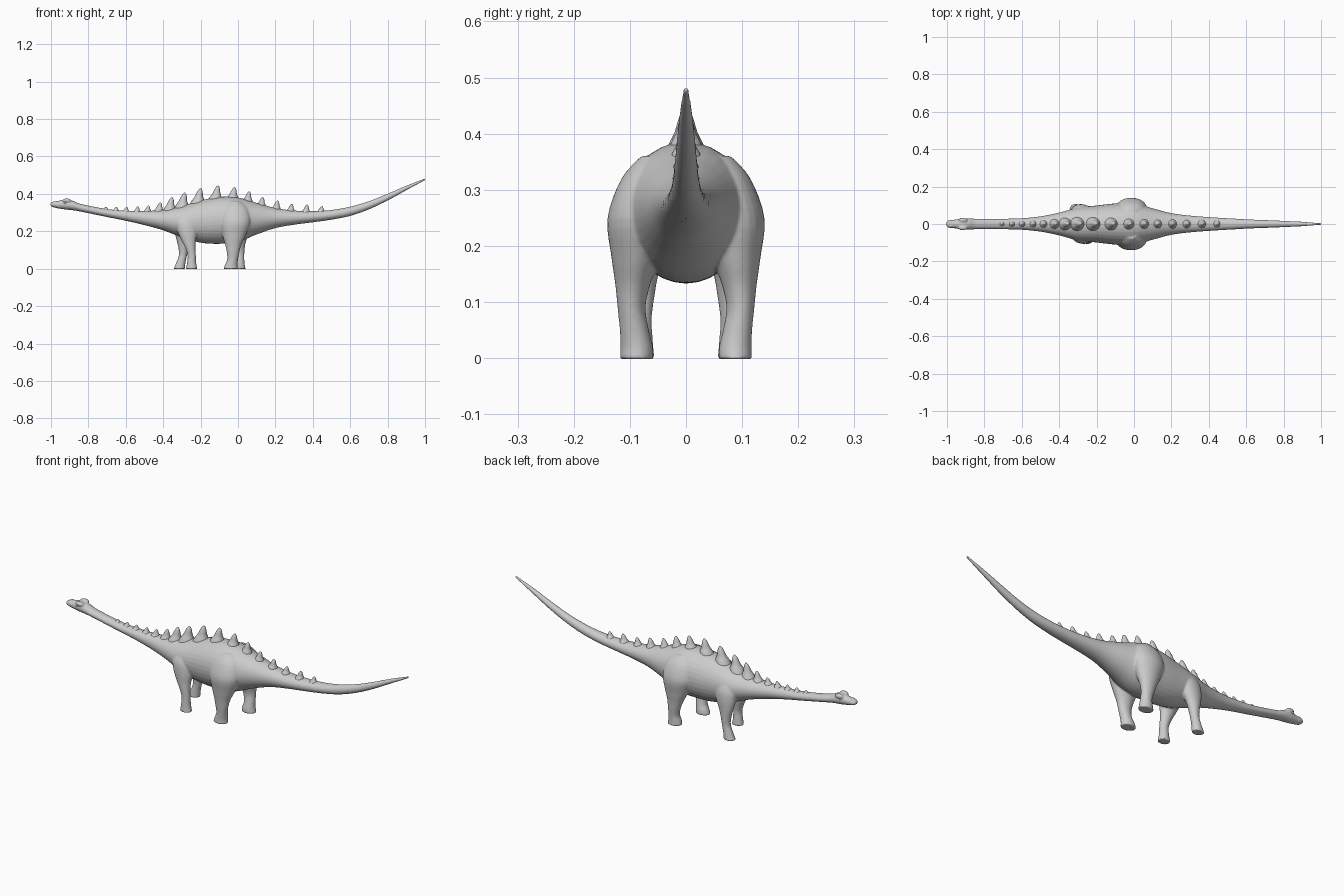
import bpy, bmesh, math
from mathutils import Vector

if "Cube" in bpy.data.objects:
    bpy.data.objects.remove(bpy.data.objects["Cube"])


def smooth_rows(rows, steps):
    """Catmull-Rom interpolation of section rows."""
    out = []
    rows = [Vector(r) for r in rows]
    for i in range(len(rows) - 1):
        p0, p1 = rows[max(i - 1, 0)], rows[i]
        p2, p3 = rows[i + 1], rows[min(i + 2, len(rows) - 1)]
        for s in range(steps):
            t = s / steps
            out.append(0.5 * (2 * p1 + (p2 - p0) * t
                              + (2 * p0 - 5 * p1 + 4 * p2 - p3) * t * t
                              + (3 * p1 - p0 - 3 * p2 + p3) * t ** 3))
    return out + [rows[-1]]


def loft(bm, rings):
    """Skin a list of closed point rings and cap both ends."""
    loops = [[bm.verts.new(p) for p in ring] for ring in rings]
    n = len(loops[0])
    for a, b in zip(loops, loops[1:]):
        for i in range(n):
            j = (i + 1) % n
            bm.faces.new((a[i], a[j], b[j], b[i]))
    bm.faces.new(loops[0][::-1])
    bm.faces.new(loops[-1])


def angles(n):
    return [2 * math.pi * i / n for i in range(n)]


def ball(bm, centre, radii):
    made = bmesh.ops.create_uvsphere(bm, u_segments=20, v_segments=12, radius=1)
    for v in made['verts']:
        v.co = Vector(centre) + Vector([c * r for c, r in zip(v.co, radii)])


def finish(bm, name):
    bmesh.ops.recalc_face_normals(bm, faces=bm.faces)
    for f in bm.faces:
        f.smooth = True
    mesh = bpy.data.meshes.new(name)
    bm.to_mesh(mesh)
    bm.free()
    ob = bpy.data.objects.new(name, mesh)
    bpy.context.collection.objects.link(ob)
    return ob


# Head, neck, trunk and tail sections: x, top z, bottom z, half width
TRUNK = [
    (-1.003, .350, .337, .012), (-.99, .358, .329, .020), (-.96, .363, .322, .023),
    (-.92, .371, .316, .029), (-.88, .362, .312, .030), (-.84, .346, .305, .028),
    (-.7, .319, .276, .028), (-.6, .311, .256, .031), (-.5, .309, .233, .041),
    (-.4, .315, .205, .061), (-.3, .336, .167, .088), (-.2, .365, .139, .099),
    (-.1, .384, .133, .110), (0, .381, .143, .113), (.1, .352, .183, .084),
    (.2, .325, .217, .058), (.3, .311, .235, .045), (.4, .308, .248, .037),
    (.5, .314, .262, .031), (.6, .332, .282, .025), (.7, .361, .317, .021),
    (.8, .401, .364, .017), (.9, .444, .419, .012), (1.002, .484, .474, .005)]

# Leg sections: z, x shift, y, x radius, y radius
HIND = [
    (.36, 0, .05, .03, .03), (.32, 0, .07, .07, .045), (.25, 0, .085, .083, .055),
    (.18, 0, .090, .063, .043), (.13, 0, .095, .044, .031), (.09, .002, .097, .034, .025),
    (.05, .003, .092, .029, .026), (.02, -.002, .088, .034, .029), (-.002, -.003, .088, .039, .030)]
FORE = [
    (.30, 0, .05, .03, .025), (.25, 0, .065, .055, .035), (.20, 0, .070, .054, .036),
    (.15, 0, .077, .038, .028), (.11, .004, .080, .027, .024), (.07, .006, .082, .022, .021),
    (.03, 0, .082, .025, .023), (-.002, -.004, .082, .031, .026)]

trunk = smooth_rows(TRUNK, 5)
bm = bmesh.new()

# Trunk skin
loft(bm, [[(x, w * math.cos(a), (t + b) / 2 + (t - b) / 2 * math.sin(a))
           for a in angles(32)] for x, t, b, w in trunk])


# Legs in a walking pose: stride moves the foot, the hip stays put
def leg(rows, x, side, stride):
    rings = []
    for z, dx, y, rx, ry in smooth_rows(rows, 4):
        cx = x + dx + stride * max(0, 1 - z / .25)
        rings.append([(cx + rx * math.cos(a), side * (y + ry * math.sin(a)), z)
                      for a in angles(24)])
    loft(bm, rings)


for side in (-1, 1):
    leg(HIND, -.015, side, .021 * side)
    leg(FORE, -.277, side, -.033 * side)

# Brow ridges and nostril bumps
for side in (-1, 1):
    ball(bm, (-.915, side * .021, .364), (.024, .013, .012))
    ball(bm, (-.978, side * .011, .354), (.012, .007, .007))

# Blend everything into one continuous skin
body = finish(bm, "body")
remesh = body.modifiers.new("blend", 'REMESH')
remesh.mode = 'VOXEL'
remesh.voxel_size = .004
remesh.use_smooth_shade = True
relax = body.modifiers.new("relax", 'SMOOTH')
relax.factor = .5
relax.iterations = 6

# Eyes
bm = bmesh.new()
for side in (-1, 1):
    ball(bm, (-.926, side * .028, .355), (.007, .004, .006))
finish(bm, "eyes")

# Row of back spines: x of tip, z of tip
SPINES = [
    (-.705, .331), (-.65, .331), (-.595, .331), (-.535, .333), (-.478, .338),
    (-.415, .355), (-.353, .382), (-.285, .407), (-.2, .431), (-.107, .445),
    (-.018, .437), (.06, .413), (.132, .383), (.212, .364), (.288, .346),
    (.37, .343), (.449, .335)]
PROFILE = [(-.35, 1.15), (0, .9), (.3, .62), (.65, .43), (.88, .25), (1, .06)]

bm = bmesh.new()
for x, tip in SPINES:
    base = min(trunk, key=lambda r: abs(r[0] - x))[1]
    h = tip - base
    r = .009 + .42 * h
    rings = []
    for f, k in smooth_rows(PROFILE, 3):
        cx = x - .012 * (1 - f) * h / .06
        rings.append([(cx + r * k * math.cos(a), r * k * .95 * math.sin(a), base + f * h)
                      for a in angles(16)])
    loft(bm, rings)
finish(bm, "back_spines")
